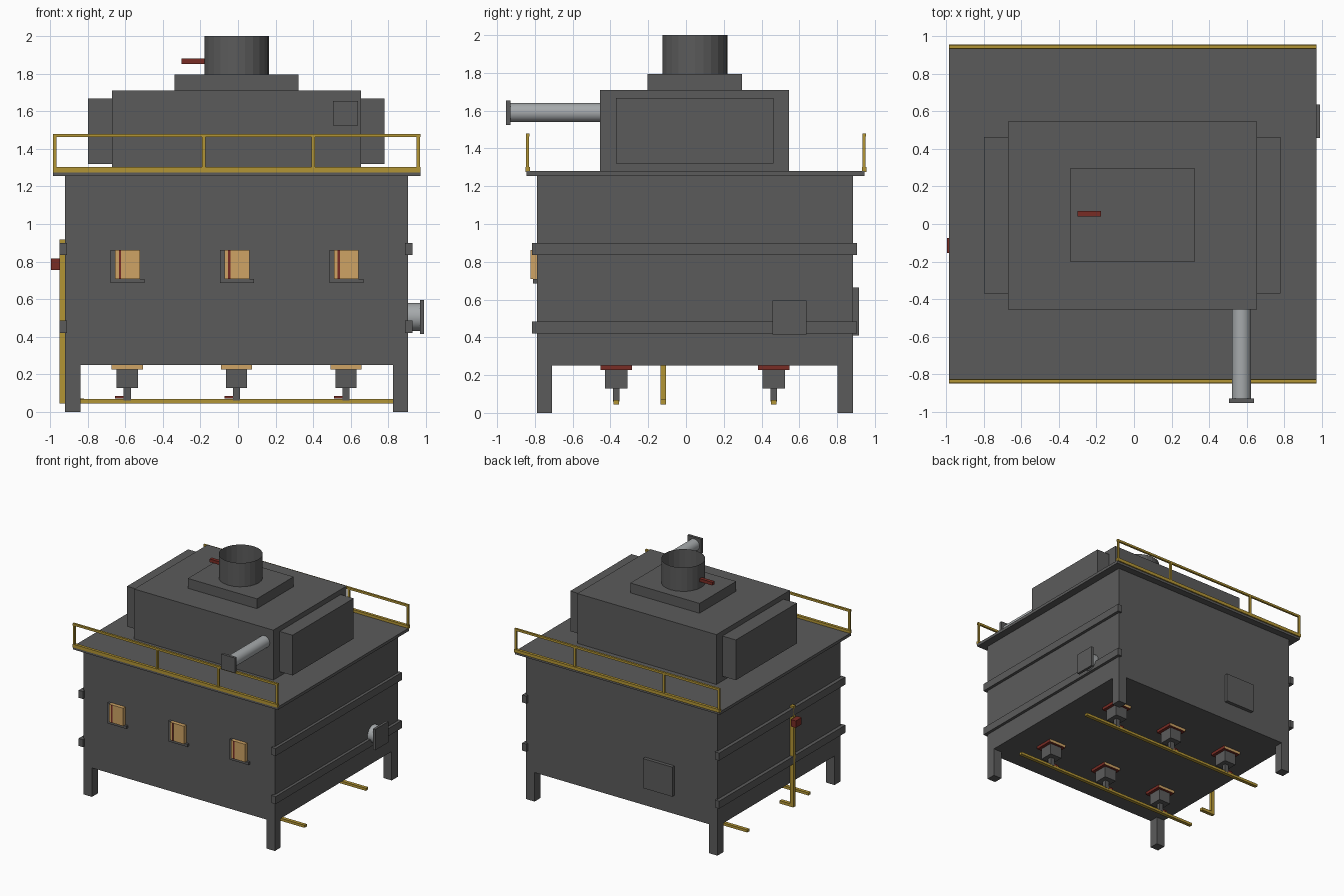
import bpy, bmesh, math
from mathutils import Matrix, Vector

old = bpy.data.objects.get("Cube")
if old:
    bpy.data.objects.remove(old, do_unlink=True)


def material(name, rgb):
    m = bpy.data.materials.new(name)
    m.use_nodes = True
    m.diffuse_color = (*rgb, 1)
    m.node_tree.nodes["Principled BSDF"].inputs["Base Color"].default_value = (*rgb, 1)
    return m


DARK = material("dark grey steel", (0.105, 0.105, 0.105))
YELLOW = material("safety yellow", (0.45, 0.30, 0.035))
TAN = material("tan insulation", (0.62, 0.37, 0.13))
RED = material("dark red", (0.19, 0.025, 0.018))
PIPE = material("pale pipe metal", (0.38, 0.40, 0.41))


def finish(name, bm, *mats):
    mesh = bpy.data.meshes.new(name)
    bm.to_mesh(mesh)
    bm.free()
    for m in mats:
        mesh.materials.append(m)
    obj = bpy.data.objects.new(name, mesh)
    bpy.context.collection.objects.link(obj)
    return obj


def box(name, x, y, z, mat=DARK, side_mat=None):
    """Box from three (low, high) ranges; side_mat colours the faces turned to x or down."""
    bm = bmesh.new()
    lo, hi = Vector((x[0], y[0], z[0])), Vector((x[1], y[1], z[1]))
    bmesh.ops.create_cube(bm, size=1, matrix=Matrix.Translation((lo + hi) / 2)
                          @ Matrix.Diagonal((*(hi - lo), 1)))
    bm.normal_update()
    if side_mat:
        for f in bm.faces:
            f.material_index = int(abs(f.normal.y) < 0.5)
        return finish(name, bm, mat, side_mat)
    return finish(name, bm, mat)


def around(c, half):
    return (c - half, c + half)


def tube(name, start, end, radius, mat, sides, caps=True, smooth=False):
    bm = bmesh.new()
    a, b = Vector(start), Vector(end)
    turn = (b - a).to_track_quat('Z', 'Y').to_matrix().to_4x4()
    bmesh.ops.create_cone(bm, cap_ends=caps, segments=sides, radius1=radius, radius2=radius,
                          depth=(b - a).length, matrix=Matrix.Translation((a + b) / 2) @ turn)
    if smooth:
        for f in bm.faces:
            f.smooth = len(f.verts) == 4
    return finish(name, bm, mat)


# Furnace body, legs and deck
BX, BY = (-0.92, 0.905), (-0.79, 0.885)
box("body", BX, BY, (0.25, 1.257))
box("deck", (-0.985, 0.972), (-0.845, 0.945), (1.255, 1.28))
for sx, x in (("right", (-0.92, -0.84)), ("left", (0.825, 0.905))):
    for sy, y in (("front", (-0.79, -0.71)), ("back", (0.803, 0.885))):
        box(f"{sy}_{sx}_leg", x, y, (0, 0.25))

# Stiffening bars along both sides
for side, x in (("right", (-0.95, -0.91)), ("left", (0.89, 0.93))):
    for level, z in (("upper", (0.835, 0.90)), ("lower", (0.42, 0.485))):
        box(f"{level}_{side}_bar", x, (-0.815, 0.905), z)

# Hood, side ducts, stepped base and open stack
box("hood", (-0.672, 0.656), (-0.455, 0.545), (1.27, 1.71))
box("right_duct", (-0.80, -0.66), (-0.37, 0.463), (1.32, 1.667))
box("left_duct", (0.65, 0.78), (-0.37, 0.463), (1.32, 1.667))
box("stack_base", (-0.337, 0.323), (-0.203, 0.297), (1.70, 1.795))
tube("stack", (-0.007, 0.047, 1.79), (-0.007, 0.047, 2.0), 0.172, DARK, 24, caps=False)
box("damper_handle", (-0.30, -0.175), (0.04, 0.07), (1.853, 1.88), RED)

# Front outlet pipe and side inlet pipe with square flanges
tube("front_pipe", (0.572, -0.44, 1.59), (0.572, -0.94, 1.59), 0.05, PIPE, 32, smooth=True)
box("front_flange", (0.507, 0.639), (-0.953, -0.93), (1.525, 1.655))
tube("side_pipe", (0.90, 0.547, 0.505), (0.98, 0.547, 0.505), 0.074, PIPE, 32, smooth=True)
box("side_flange", (0.968, 0.99), (0.457, 0.637), (0.415, 0.595))

# Access panel on the back
box("back_panel", (-0.51, -0.23), (0.88, 0.915), (0.41, 0.665))

# Railings on the front and back edges of the deck
RX = (-0.985, 0.972)
for side, y, posts in (("front", -0.838, (-0.975, -0.183, 0.40, 0.96)),
                       ("back", 0.943, (-0.975, -0.45, 0.40, 0.96))):
    box(f"{side}_toe_board", RX, around(y, 0.012), (1.275, 1.303), YELLOW)
    box(f"{side}_top_rail", RX, around(y, 0.009), (1.462, 1.48), YELLOW)
    for x in posts:
        box(f"{side}_rail_post", around(x, 0.009), around(y, 0.008), (1.29, 1.47), YELLOW)

# Sight windows and burners share the same three stations
for x in (-0.59, -0.008, 0.575):
    box("window_jamb", (x - 0.088, x - 0.064), (-0.81, -0.78), (0.69, 0.862))
    box("window_sill", (x - 0.088, x + 0.092), (-0.81, -0.78), (0.685, 0.708))
    box("window_block", (x - 0.064, x + 0.068), (-0.822, -0.78), (0.708, 0.862), TAN)
    box("window_stripe", (x - 0.045, x - 0.033), (-0.824, -0.82), (0.708, 0.862), RED)
    for y in (-0.37, 0.465):
        box("burner_plate", around(x, 0.083), around(y, 0.083), (0.226, 0.252), TAN, RED)
        box("burner_box", around(x, 0.057), around(y, 0.06), (0.128, 0.228))
        box("burner_stem", around(x, 0.019), around(y, 0.017), (0.06, 0.13))
        box("burner_valve", (x - 0.065, x - 0.018), around(y, 0.012), (0.07, 0.085), RED)

# Fuel lines below the body
for y in (-0.37, 0.465):
    box("fuel_line", BX, around(y, 0.015), (0.045, 0.067), YELLOW)

# Fuel riser with its foot and control box
box("riser", (-0.95, -0.92), (-0.135, -0.105), (0.045, 0.917), YELLOW)
box("riser_foot", (-0.93, -0.82), (-0.135, -0.105), (0.045, 0.07), YELLOW)
box("control_box", (-0.995, -0.948), (-0.155, -0.075), (0.755, 0.815), RED)
